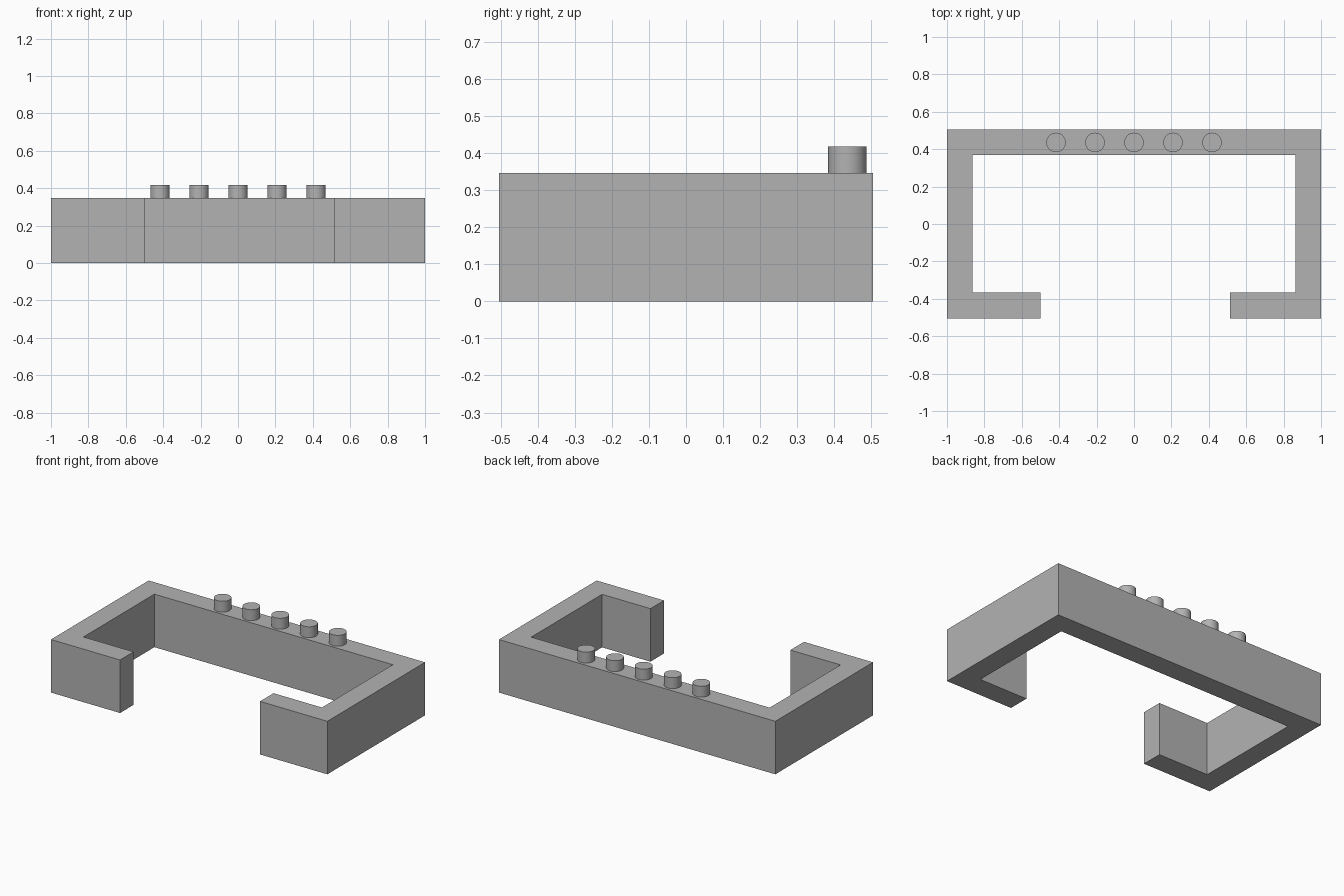
import bpy, bmesh

if "Cube" in bpy.data.objects:
    bpy.data.objects.remove(bpy.data.objects["Cube"])

grey = bpy.data.materials.new("plain grey")
grey.diffuse_color = (0.45, 0.45, 0.45, 1)
grey.use_nodes = True
grey.node_tree.nodes["Principled BSDF"].inputs["Base Color"].default_value = grey.diffuse_color

HEIGHT = 0.347      # wall height
STUD_TOP = 0.418


def finish(bm, name):
    bmesh.ops.recalc_face_normals(bm, faces=bm.faces)
    mesh = bpy.data.meshes.new(name)
    bm.to_mesh(mesh)
    bm.free()
    mesh.materials.append(grey)
    obj = bpy.data.objects.new(name, mesh)
    bpy.context.collection.objects.link(obj)
    return obj


# C-shaped wall, open at the front: plan outline extruded upwards
outline = [(-0.5, -0.505), (-0.5, -0.365), (-0.863, -0.365), (-0.863, 0.368),
           (0.863, 0.368), (0.863, -0.365), (0.513, -0.365), (0.513, -0.505),
           (1, -0.505), (1, 0.505), (-1, 0.505), (-1, -0.505)]
bm = bmesh.new()
base = bm.faces.new([bm.verts.new((x, y, 0)) for x, y in outline])
top = bmesh.ops.extrude_face_region(bm, geom=[base], use_keep_orig=True)
bmesh.ops.translate(bm, vec=(0, 0, HEIGHT),
                    verts=[g for g in top["geom"] if isinstance(g, bmesh.types.BMVert)])
finish(bm, "wall_frame")

# Row of round studs on the back wall
for i in range(5):
    bm = bmesh.new()
    bmesh.ops.create_cone(bm, cap_ends=True, segments=48, radius1=0.052,
                          radius2=0.052, depth=STUD_TOP - HEIGHT)
    stud = finish(bm, f"stud_{i + 1}")
    stud.location = ((i - 2) * 0.2085, 0.436, (STUD_TOP + HEIGHT) / 2)
    bpy.ops.object.select_all(action="DESELECT")
    stud.select_set(True)
    bpy.context.view_layer.objects.active = stud
    bpy.ops.object.shade_smooth_by_angle()
